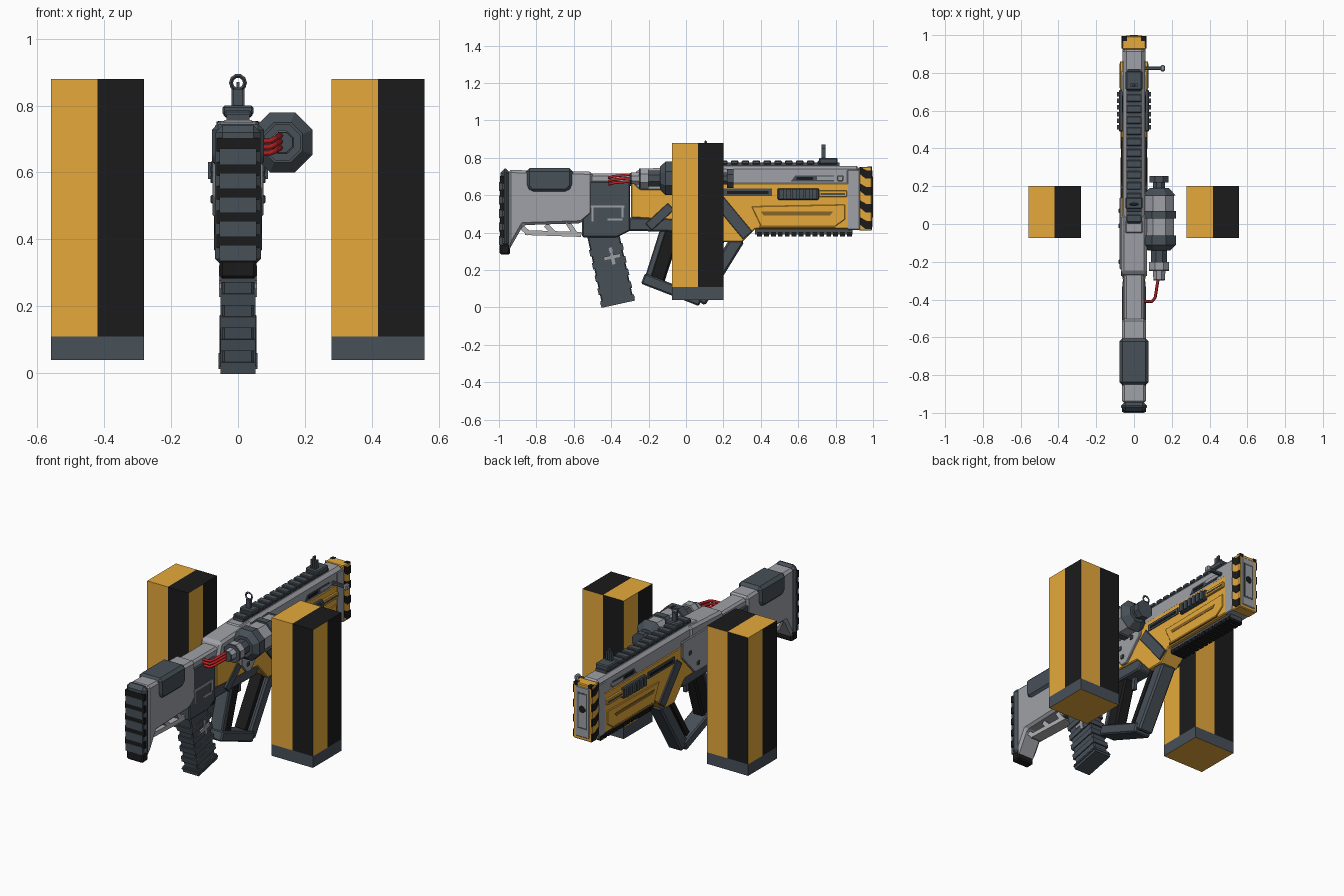
import bpy, bmesh, math
from mathutils import Vector, Matrix

if "Cube" in bpy.data.objects:
    bpy.data.objects.remove(bpy.data.objects["Cube"], do_unlink=True)


def material(name, red, green, blue):
    mat = bpy.data.materials.new(name)
    mat.use_nodes = True
    color = (red, green, blue, 1)
    mat.diffuse_color = color
    mat.node_tree.nodes["Principled BSDF"].inputs["Base Color"].default_value = color
    return mat


yellow = material("mustard yellow", 0.79, 0.4, 0.044)
black = material("soft black", 0.011, 0.011, 0.011)
slate = material("dark slate", 0.063, 0.08, 0.097)
gray = material("steel gray", 0.345, 0.355, 0.385)
pale = material("pale gray", 0.45, 0.45, 0.47)
red = material("wire red", 0.5, 0.016, 0.02)
bronze = material("shaded yellow", 0.25, 0.13, 0.02)


def finish(name, bm, *mats):
    bmesh.ops.recalc_face_normals(bm, faces=bm.faces)
    mesh = bpy.data.meshes.new(name)
    bm.to_mesh(mesh)
    bm.free()
    for mat in mats:
        mesh.materials.append(mat)
    obj = bpy.data.objects.new(name, mesh)
    bpy.context.collection.objects.link(obj)
    return obj


def bevel_all(bm, width):
    if width:
        bmesh.ops.bevel(bm, geom=list(bm.edges), offset=width, segments=1,
                        affect='EDGES', clamp_overlap=True)


def profile(name, points, half, mat, bevel=0, middle=0):
    """Side outline in (y, z), extruded across x."""
    bm = bmesh.new()
    face = bm.faces.new([bm.verts.new((middle - half, y, z)) for y, z in points])
    made = bmesh.ops.extrude_face_region(bm, geom=[face])["geom"]
    bmesh.ops.translate(bm, vec=(2 * half, 0, 0),
                        verts=[v for v in made if isinstance(v, bmesh.types.BMVert)])
    bmesh.ops.recalc_face_normals(bm, faces=bm.faces)
    bevel_all(bm, bevel)
    return finish(name, bm, mat)


def slab(name, back, front, low, high, half, mat, bevel=0, middle=0):
    corners = [(back, low), (front, low), (front, high), (back, high)]
    return profile(name, corners, half, mat, bevel, middle)


def bar(name, start, end, width, half, mat, bevel=0, middle=0):
    """Straight beam between two (y, z) points."""
    a, b = Vector(start), Vector(end)
    side = (b - a).orthogonal().normalized() * width / 2
    return profile(name, [a - side, b - side, b + side, a + side], half, mat, bevel, middle)


def cone(name, x, z, back, front, r_back, r_front, mat, sides=8):
    """Faceted frustum along y."""
    bm = bmesh.new()
    turn = Matrix.Rotation(-math.pi / 2, 4, 'X') @ Matrix.Rotation(math.pi / sides, 4, 'Z')
    bmesh.ops.create_cone(bm, cap_ends=True, segments=sides, radius1=r_back, radius2=r_front,
                          depth=front - back,
                          matrix=Matrix.Translation((x, (back + front) / 2, z)) @ turn)
    return finish(name, bm, mat)


# Two striped pillars, coloured by face direction and position
def pillar(name, cx):
    bm = bmesh.new()
    cy, low, high, band = 0.063, 0.04, 0.88, 0.11
    size = Matrix.Diagonal((0.278, 0.276, high - low, 1))
    bmesh.ops.create_cube(bm, matrix=Matrix.Translation((cx, cy, (low + high) / 2)) @ size)
    for place, axis in (((cx, cy, 0), (1, 0, 0)), ((cx, cy, 0), (0, 1, 0)), ((0, 0, band), (0, 0, 1))):
        bmesh.ops.bisect_plane(bm, geom=bm.verts[:] + bm.edges[:] + bm.faces[:],
                               plane_co=place, plane_no=axis)
    bm.normal_update()
    for face in bm.faces:
        n, c = face.normal, face.calc_center_median()
        if n.z < -0.5:
            is_yellow = True
        elif n.z > 0.5:
            is_yellow = c.x < cx
        else:
            is_yellow = (c.x - cx) * n.y > 0.01 or (c.y - cy) * n.x < -0.01
        face.material_index = 0 if is_yellow else 1
        if c.z < band and n.z > -0.5:
            face.material_index = 2
    finish(name, bm, yellow, black, slate)


pillar("right_pillar", -0.42)
pillar("left_pillar", 0.418)

# Stock with ribbed butt pad
profile("stock", [(-0.95, 0.735), (-0.95, 0.3), (-0.87, 0.44), (-0.56, 0.45), (-0.5, 0.5),
                  (-0.5, 0.725)], 0.064, gray, 0.014)
slab("butt_pad", -0.992, -0.94, 0.32, 0.742, 0.068, slate, 0.022)
slab("butt_heel", -0.996, -0.94, 0.283, 0.34, 0.055, black, 0.008)
for i in range(5):
    z = 0.335 + 0.072 * i
    slab("butt_rib", -1, -0.97, z, z + 0.048, 0.056, slate)
    slab("butt_groove", -0.995, -0.97, z + 0.04, z + 0.08, 0.064, black)
profile("cheek_pad", [(-0.855, 0.745), (-0.855, 0.645), (-0.83, 0.615), (-0.635, 0.615),
                      (-0.605, 0.645), (-0.605, 0.745)], 0.078, slate, 0.018)
for start, end in (((-0.86, 0.4), (-0.56, 0.39)), ((-0.89, 0.44), (-0.84, 0.395)),
                   ((-0.75, 0.44), (-0.71, 0.4)), ((-0.63, 0.45), (-0.59, 0.39))):
    bar("stock_frame", start, end, 0.026, 0.035, pale)

# Magazine well and receiver
profile("magazine_well", [(-0.555, 0.675), (-0.555, 0.375), (-0.37, 0.375), (-0.3, 0.41),
                          (-0.3, 0.675)], 0.06, slate, 0.006)
slab("rear_receiver", -0.56, -0.24, 0.65, 0.715, 0.052, gray, 0.012)
profile("receiver_hump", [(-0.29, 0.66), (-0.26, 0.74), (0.05, 0.755), (0.05, 0.62),
                          (-0.25, 0.62)], 0.068, gray, 0.014)
profile("lower_receiver", [(-0.32, 0.48), (-0.32, 0.41), (0.1, 0.4), (0.16, 0.48)],
        0.052, slate, 0.008)

# Slanted magazine with raised bands
top, bottom = Vector((-0.45, 0.42)), Vector((-0.367, 0.04))
bar("magazine", top, bottom, 0.17, 0.047, slate, 0.006)
for i in range(5):
    spot = top.lerp(bottom, 0.25 + 0.18 * i)
    bar("magazine_band", spot, spot + (bottom - top) * 0.09, 0.183, 0.053, slate)
bar("magazine_foot", bottom, bottom + (bottom - top) * 0.02, 0.188, 0.058, slate)

# Upper housing and yellow shell
slab("upper_housing", -0.06, 0.93, 0.63, 0.757, 0.058, gray, 0.018)
profile("yellow_shell", [(-0.295, 0.665), (-0.295, 0.48), (-0.12, 0.47), (0.1, 0.46), (0.2, 0.35),
                         (0.3, 0.35), (0.37, 0.42), (0.87, 0.42), (0.87, 0.665)],
        0.062, yellow, 0.005)
slab("muzzle_collar", 0.862, 0.93, 0.415, 0.735, 0.062, gray, 0.004)
slab("muzzle_cap", 0.925, 0.994, 0.41, 0.752, 0.062, yellow, 0.005)
slab("muzzle_plate", 0.98, 0.998, 0.425, 0.738, 0.05, gray, 0.008)
slab("muzzle_recess", 0.99, 0.9985, 0.48, 0.7, 0.032, slate)
slab("muzzle_insert", 0.99, 0.999, 0.49, 0.69, 0.025, gray)
cone("muzzle_bore", 0, 0.6, 0.985, 1, 0.022, 0.022, black, 12)

# Details repeated on both flanks
for s in (-1, 1):
    for i in range(4):
        z = 0.418 + 0.09 * i
        profile("cap_stripe", [(0.93, z + 0.025), (0.96, z), (0.994, z), (0.994, z + 0.045),
                               (0.965, z + 0.045), (0.93, z + 0.065)], 0.004, black, 0, s * 0.061)
    slab("cap_corner", 0.97, 0.995, 0.735, 0.754, 0.012, black, 0, s * 0.048)
    slab("side_vent", 0.49, 0.71, 0.575, 0.637, 0.012, slate, 0.004, s * 0.067)
    for i in range(6):
        y = 0.5 + 0.035 * i
        slab("vent_rib", y, y + 0.024, 0.58, 0.632, 0.012, slate, 0, s * 0.077)
    slab("vent_rail", 0.71, 0.86, 0.59, 0.625, 0.008, yellow, 0.003, s * 0.067)
    slab("vent_rail_line", 0.72, 0.85, 0.602, 0.611, 0.004, slate, 0, s * 0.073)
    slab("rear_slot", 0.2, 0.46, 0.595, 0.635, 0.004, slate, 0, s * 0.063)
    slab("rear_slot_core", 0.22, 0.44, 0.606, 0.622, 0.004, black, 0, s * 0.065)
    profile("housing_slot", [(0.56, 0.674), (0.585, 0.706), (0.79, 0.706), (0.79, 0.674)],
            0.004, slate, 0, s * 0.058)
    slab("slot_core", 0.59, 0.68, 0.682, 0.698, 0.004, black, 0, s * 0.06)
    slab("slot_bolt", 0.7, 0.81, 0.682, 0.7, 0.005, gray, 0, s * 0.06)
    profile("shell_panel", [(0.35, 0.54), (0.4, 0.435), (0.8, 0.435), (0.85, 0.47), (0.85, 0.55)],
            0.006, yellow, 0.003, s * 0.063)
    profile("panel_groove", [(0.4, 0.512), (0.415, 0.492), (0.77, 0.492), (0.785, 0.512)],
            0.004, bronze, 0, s * 0.067)
    slab("panel_edge", 0.39, 0.8, 0.425, 0.438, 0.004, bronze, 0, s * 0.066)
    bar("shell_brace", (0.16, 0.59), (0.33, 0.385), 0.065, 0.008, slate, 0.003, s * 0.064)
    bar("rear_brace", (-0.2, 0.43), (-0.08, 0.54), 0.05, 0.008, slate, 0.003, s * 0.062)
    rear = -0.24 if s < 0 else -0.07
    profile("bolt_panel", [(rear, 0.7), (rear, 0.53), (rear + 0.05, 0.47), (0.02, 0.47),
                           (0.14, 0.6), (0.14, 0.7)], 0.008, gray, 0.004, s * 0.068)
    for y, z in ((-0.01, 0.52), (0.07, 0.61), (rear + 0.04, 0.58)):
        slab("panel_bolt", y - 0.012, y + 0.012, z - 0.012, z + 0.012, 0.006, slate, 0.003, s * 0.076)
    # Inlays on the magazine well and magazine
    for ends in (((-0.51, 0.54), (-0.33, 0.54)), ((-0.5, 0.54), (-0.5, 0.46)),
                 ((-0.42, 0.47), (-0.34, 0.47)), ((-0.34, 0.48), (-0.34, 0.54))):
        bar("well_inlay", *ends, 0.012, 0.004, gray, 0, s * 0.06)
    bar("magazine_mark", (-0.405, 0.32), (-0.385, 0.23), 0.018, 0.004, gray, 0, s * 0.053)
    bar("magazine_mark", (-0.44, 0.26), (-0.35, 0.28), 0.018, 0.004, gray, 0, s * 0.053)

# Grip loop below the receiver
bar("pistol_grip", (-0.06, 0.47), (-0.17, 0.13), 0.1, 0.038, black, 0.01)
bar("grip_spine", (-0.11, 0.45), (-0.205, 0.15), 0.035, 0.042, slate, 0.006)
bar("loop_base", (-0.23, 0.155), (0.08, 0.035), 0.06, 0.055, slate, 0.008)
bar("loop_strut", (0.28, 0.37), (0.07, 0.03), 0.075, 0.048, slate, 0.01)
bar("loop_strut_lining", (0.2, 0.37), (0.03, 0.09), 0.03, 0.035, black)
bar("trigger", (0.01, 0.42), (0.0, 0.33), 0.025, 0.01, slate)

# Toothed rails above and below
slab("top_rail", 0.0, 0.82, 0.75, 0.774, 0.034, slate)
slab("bottom_rail", 0.37, 0.89, 0.39, 0.425, 0.04, slate)
for i in range(14):
    y = 0.008 + 0.058 * i
    slab("top_tooth", y, y + 0.04, 0.765, 0.785, 0.04, slate, 0.004)
    y = 0.38 + 0.037 * i
    slab("bottom_tooth", y, y + 0.026, 0.378, 0.402, 0.046, black)

# Sights
slab("rear_sight_base", 0.08, 0.14, 0.77, 0.8, 0.046, slate, 0.006)
slab("rear_sight_post", 0.095, 0.115, 0.79, 0.85, 0.014, slate)
bpy.ops.mesh.primitive_torus_add(location=(0, 0.105, 0.868), rotation=(math.pi / 2, 0, 0),
                                 major_radius=0.021, minor_radius=0.006,
                                 major_segments=10, minor_segments=4)
bpy.context.object.name = "rear_sight_ring"
bpy.context.object.data.materials.append(slate)
slab("front_sight_base", 0.71, 0.81, 0.765, 0.8, 0.044, slate, 0.006)
for x in (-0.014, 0, 0.014):
    slab("front_sight_prong", 0.725, 0.745, 0.79, 0.85 if x else 0.87, 0.005, slate, 0, x)

# Charging handle
slab("charging_arm", 0.815, 0.835, 0.68, 0.7, 0.05, slate, 0.004, 0.1)
slab("charging_knob", 0.808, 0.842, 0.673, 0.707, 0.012, gray, 0.006, 0.152)

# Side canister
for back, front, r_back, r_front, mat in (
        (-0.3, -0.29, 0.032, 0.033, slate), (-0.29, -0.25, 0.033, 0.036, gray),
        (-0.25, -0.24, 0.058, 0.058, slate), (-0.24, -0.2, 0.058, 0.058, gray),
        (-0.2, -0.14, 0.046, 0.046, slate), (-0.14, -0.11, 0.065, 0.097, slate),
        (-0.11, -0.06, 0.097, 0.097, slate), (-0.06, 0.03, 0.086, 0.086, gray),
        (0.03, 0.07, 0.097, 0.097, slate), (0.07, 0.15, 0.086, 0.086, gray),
        (0.15, 0.19, 0.097, 0.055, slate), (0.19, 0.22, 0.035, 0.035, slate),
        (0.22, 0.255, 0.055, 0.055, slate)):
    cone("canister_section", 0.133, 0.69, back, front, r_back, r_front, mat)
slab("canister_mount", -0.08, 0.12, 0.65, 0.72, 0.03, slate, 0, 0.06)

# Red wires from the canister to the receiver
for i in range(3):
    curve = bpy.data.curves.new("wire", 'CURVE')
    curve.dimensions = '3D'
    curve.bevel_depth, curve.bevel_resolution = 0.008, 1
    spline = curve.splines.new('POLY')
    spline.points.add(3)
    z = 0.665 + 0.018 * i
    for point, spot in zip(spline.points, ((0.128, -0.29, z + 0.01), (0.112, -0.39, z),
                                           (0.095, -0.41, z - 0.007), (0.045, -0.41, z - 0.007))):
        point.co = (*spot, 1)
    curve.materials.append(red)
    bpy.context.collection.objects.link(bpy.data.objects.new("wire", curve))
